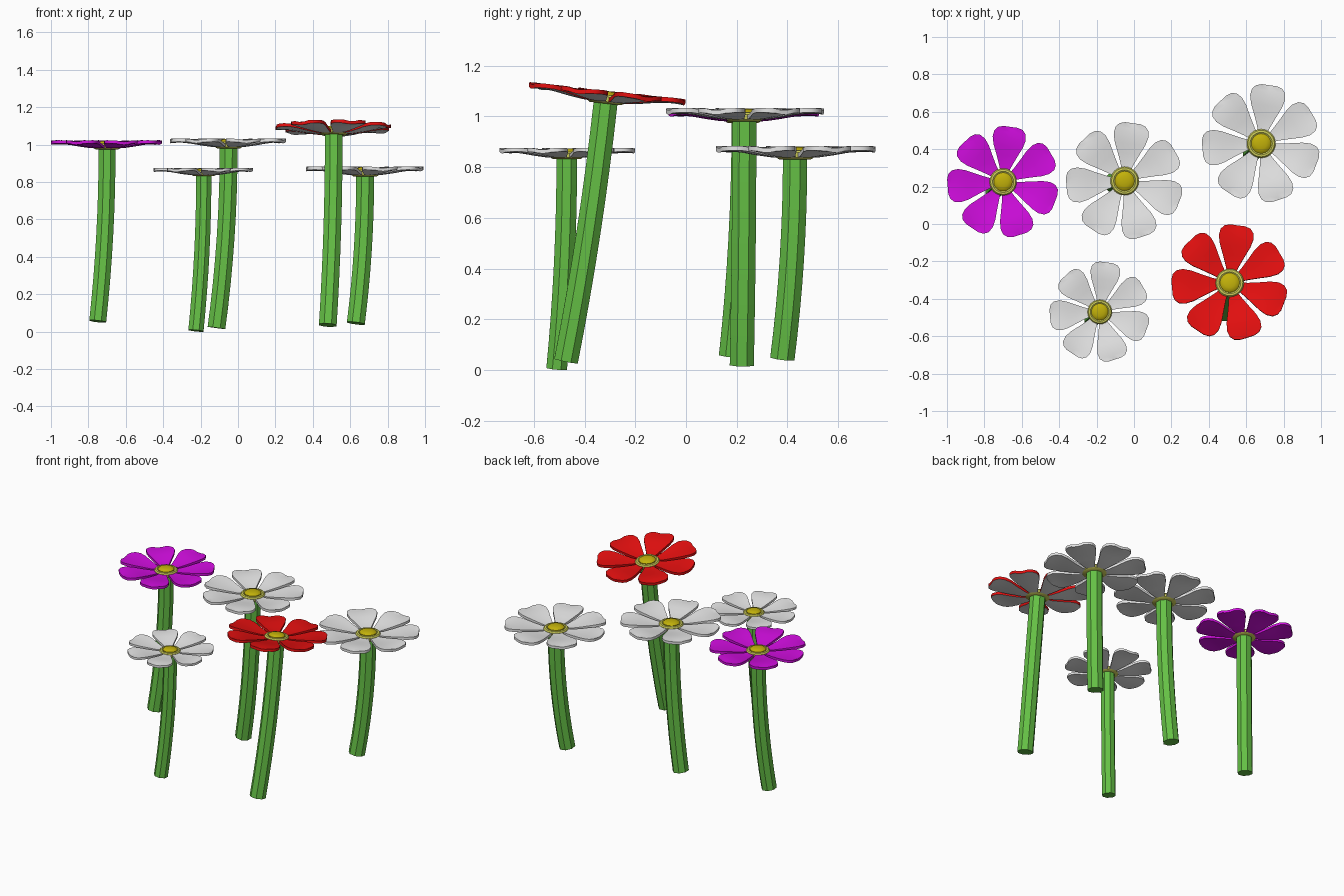
import bpy, bmesh, math
from mathutils import Vector, Matrix

cube = bpy.data.objects.get("Cube")
if cube:
    bpy.data.objects.remove(cube)


def material(name, rgb):
    m = bpy.data.materials.new(name)
    m.use_nodes = True
    color = (*rgb, 1)
    m.diffuse_color = color
    m.node_tree.nodes["Principled BSDF"].inputs["Base Color"].default_value = color
    return m


GREEN = material("stem_green", (0.13, 0.53, 0.06))
WHITE = material("petal_white", (0.8, 0.8, 0.8))
RED = material("petal_red", (0.8, 0.005, 0.005))
PURPLE = material("petal_purple", (0.64, 0.004, 0.74))
RIM = material("rim_lime", (0.62, 0.62, 0.1))
YELLOW = material("button_yellow", (0.54, 0.44, 0.003))
UP = Vector((0, 0, 1))


def finish(bm, name, mats, matrix=Matrix(), smooth=None):
    bmesh.ops.recalc_face_normals(bm, faces=bm.faces)
    me = bpy.data.meshes.new(name)
    bm.to_mesh(me)
    bm.free()
    for m in mats:
        me.materials.append(m)
    if smooth:
        me.shade_smooth()
        me.set_sharp_from_angle(angle=math.radians(smooth))
    ob = bpy.data.objects.new(name, me)
    ob.matrix_world = matrix
    bpy.context.collection.objects.link(ob)
    return ob


def skin(bm, rings, closed):
    """Bridge consecutive rows of vertices with quads."""
    for a, b in zip(rings, rings[1:]):
        n = len(a)
        for i in range(n if closed else n - 1):
            j = (i + 1) % n
            bm.faces.new((a[i], a[j], b[j], b[i]))


def stem(name, base, top, normal, radius, sides=8, steps=8):
    """Octagonal tube that leans at the foot and meets the head squarely."""
    mid = top - normal * (top - base).length * 0.5
    bm = bmesh.new()
    rings = []
    for s in range(steps + 1):
        t = s / steps
        p = base * (1 - t) ** 2 + mid * 2 * t * (1 - t) + top * t * t
        tangent = (mid - base) * (1 - t) + (top - mid) * t
        q = UP.rotation_difference(tangent)
        ring = []
        for k in range(sides):
            a = math.tau * (k + 0.5) / sides
            ring.append(bm.verts.new(p + q @ Vector((math.cos(a), math.sin(a), 0)) * radius))
        rings.append(ring)
    skin(bm, rings, True)
    bm.faces.new(rings[0])
    bm.faces.new(rings[-1])
    finish(bm, name, [GREEN])


def lathe(name, profile, mat, matrix, sides=24):
    bm = bmesh.new()
    rings = [[bm.verts.new((r * math.cos(math.tau * k / sides),
                            r * math.sin(math.tau * k / sides), z))
              for k in range(sides)] for r, z in profile]
    skin(bm, rings, True)
    bm.faces.new(rings[0])
    bm.faces.new(rings[-1])
    finish(bm, name, [mat], matrix, smooth=40)


# Petal rows from root to tip: distance, half width, height
PETAL = [(0.14, 0.06, 0.06), (0.30, 0.115, 0.065), (0.48, 0.19, 0.09),
         (0.65, 0.265, 0.12), (0.79, 0.30, 0.135), (0.90, 0.285, 0.135),
         (0.97, 0.225, 0.13), (1.0, 0.13, 0.125)]
ACROSS = (-1, -0.5, 0, 0.5, 1)


def petals(name, size, top_mat, under_mat, matrix, count=7):
    bm = bmesh.new()
    for k in range(count):
        turn = Matrix.Rotation(math.radians(82) + math.tau * k / count, 3, "Z")
        rows = [[bm.verts.new(turn @ Vector((d, w * v, h + 0.02 * v * v * d)) * size)
                 for v in ACROSS] for d, w, h in PETAL]
        skin(bm, rows, False)
    # Give the sheet its thickness
    sheet = bm.faces[:]
    out = bmesh.ops.extrude_face_region(bm, geom=sheet, use_keep_orig=True)
    lower = [g for g in out["geom"] if isinstance(g, bmesh.types.BMVert)]
    bmesh.ops.translate(bm, verts=lower, vec=(0, 0, -0.055 * size))
    bmesh.ops.recalc_face_normals(bm, faces=bm.faces)
    for f in bm.faces:
        f.material_index = int(f.normal.z < -0.6)
    finish(bm, name, [top_mat, under_mat], matrix, smooth=35)


def flower(name, base, top, size, top_mat, under_mat, normal=UP):
    base, top, normal = Vector(base), Vector(top), Vector(normal).normalized()
    matrix = Matrix.Translation(top) @ UP.rotation_difference(normal).to_matrix().to_4x4()
    stem(name + "_stem", base, top, normal, size * 0.165)
    petals(name + "_petals", size, top_mat, under_mat, matrix)
    # Rim ring that holds the petals, and the domed button inside it
    rim = [(0.2, -0.015), (0.24, 0.01), (0.245, 0.07), (0.225, 0.095), (0.19, 0.1), (0.165, 0.08)]
    dome = [(0.168, 0.075), (0.168, 0.1), (0.14, 0.125), (0.09, 0.14), (0.03, 0.146)]
    lathe(name + "_rim", [(r * size, z * size) for r, z in rim], RIM, matrix)
    lathe(name + "_button", [(r * size, z * size) for r, z in dome], YELLOW, matrix)


flower("purple_flower", (-0.75, 0.175, 0.055), (-0.70, 0.225, 0.978), 0.297, PURPLE, PURPLE)
flower("tall_white_flower", (-0.115, 0.22, 0.02), (-0.05, 0.23, 0.985), 0.312, WHITE, WHITE)
flower("right_white_flower", (0.63, 0.38, 0.045), (0.68, 0.43, 0.835), 0.315, WHITE, WHITE)
flower("front_white_flower", (-0.225, -0.51, 0.005), (-0.183, -0.47, 0.835), 0.267, WHITE, WHITE)
flower("red_flower", (0.48, -0.473, 0.035), (0.512, -0.317, 1.055), 0.31, RED, WHITE, (0, 0.11, 1))
